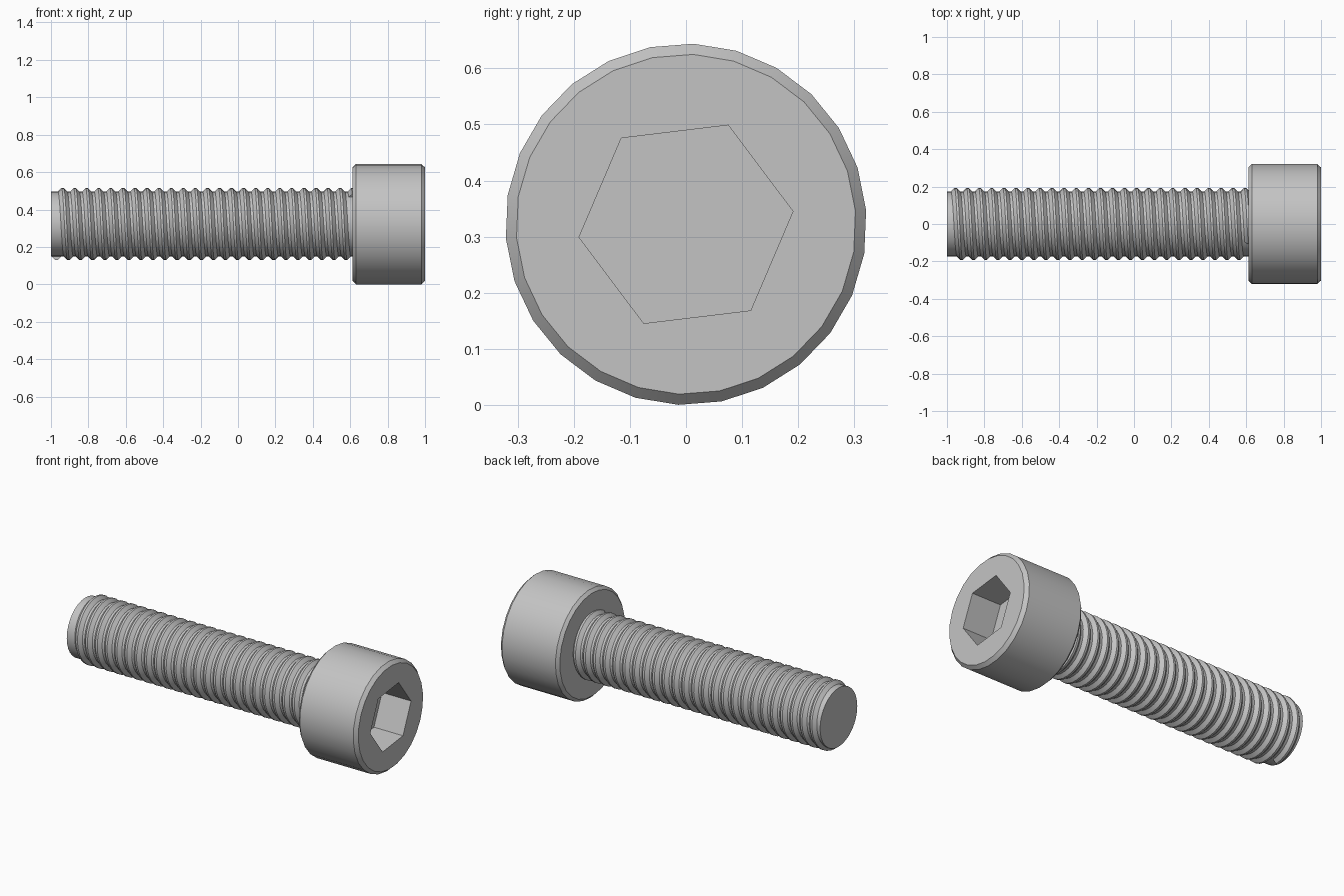
import bpy, bmesh
from math import pi, cos, sin, radians

if "Cube" in bpy.data.objects:
    bpy.data.objects.remove(bpy.data.objects["Cube"], do_unlink=True)

AXIS_Z = 0.322      # height of the bolt axis
PITCH = 2 / 31      # thread advance per turn
CORE_R, CREST_R = 0.172, 0.193
STEPS = 32          # segments per thread turn

steel = bpy.data.materials.new("steel grey")
steel.use_nodes = True
grey = (0.55, 0.55, 0.55, 1)
steel.diffuse_color = grey
steel.node_tree.nodes["Principled BSDF"].inputs["Base Color"].default_value = grey


def around(x, r, a):
    return (x, r * cos(a), AXIS_Z + r * sin(a))


def make_object(name, bm):
    bmesh.ops.recalc_face_normals(bm, faces=bm.faces)
    mesh = bpy.data.meshes.new(name)
    bm.to_mesh(mesh)
    bm.free()
    mesh.materials.append(steel)
    obj = bpy.data.objects.new(name, mesh)
    bpy.context.collection.objects.link(obj)
    return obj


def bridge(bm, rings, closed):
    """Join consecutive rings of vertices with quads and cap both ends."""
    for a, b in zip(rings, rings[1:]):
        n = len(a)
        for i in range(n if closed else n - 1):
            j = (i + 1) % n
            bm.faces.new((a[i], a[j], b[j], b[i]))
    for ring in (rings[0], rings[-1]):
        bm.faces.new(ring)


def lathe(name, profile, sides, phase):
    bm = bmesh.new()
    rings = [[bm.verts.new(around(x, r, radians(phase) + 2 * pi * i / sides))
              for i in range(sides)] for x, r in profile]
    bridge(bm, rings, True)
    return make_object(name, bm)


def smooth(obj):
    bpy.ops.object.select_all(action='DESELECT')
    obj.select_set(True)
    bpy.context.view_layer.objects.active = obj
    bpy.ops.object.shade_smooth_by_angle(angle=radians(30))


# Chamfered cylindrical head
head = lathe("head", [(0.613, 0.305), (0.63, 0.322), (0.98, 0.322), (1.0, 0.303)], 26, 4.5)

# Hexagonal drive socket cut into the head
cutter = lathe("socket_cutter", [(0.81, 0.192), (1.1, 0.192)], 6, 6.9)
cutter.hide_render = True
cut = head.modifiers.new("socket", 'BOOLEAN')
cut.operation = 'DIFFERENCE'
cut.solver = 'EXACT'
cut.object = cutter
bpy.context.view_layer.objects.active = head
bpy.ops.object.modifier_apply(modifier=cut.name)
bpy.data.objects.remove(cutter, do_unlink=True)
smooth(head)

# Plain core of the shank
smooth(lathe("shank_core", [(-1.0, CORE_R + 0.002), (0.63, CORE_R + 0.002)], STEPS, 0))

# Right-handed helical thread ridge
section = [(-0.027, CORE_R), (-0.006, CREST_R), (0.006, CREST_R), (0.027, CORE_R)]
bm = bmesh.new()
rings = []
for k in range(-STEPS // 4, int(24.4 * STEPS)):
    angle = 2 * pi * k / STEPS
    x = -0.954 + PITCH * k / STEPS
    rings.append([bm.verts.new(around(x + dx, r, angle)) for dx, r in section])
bridge(bm, rings, True)
smooth(make_object("thread", bm))
